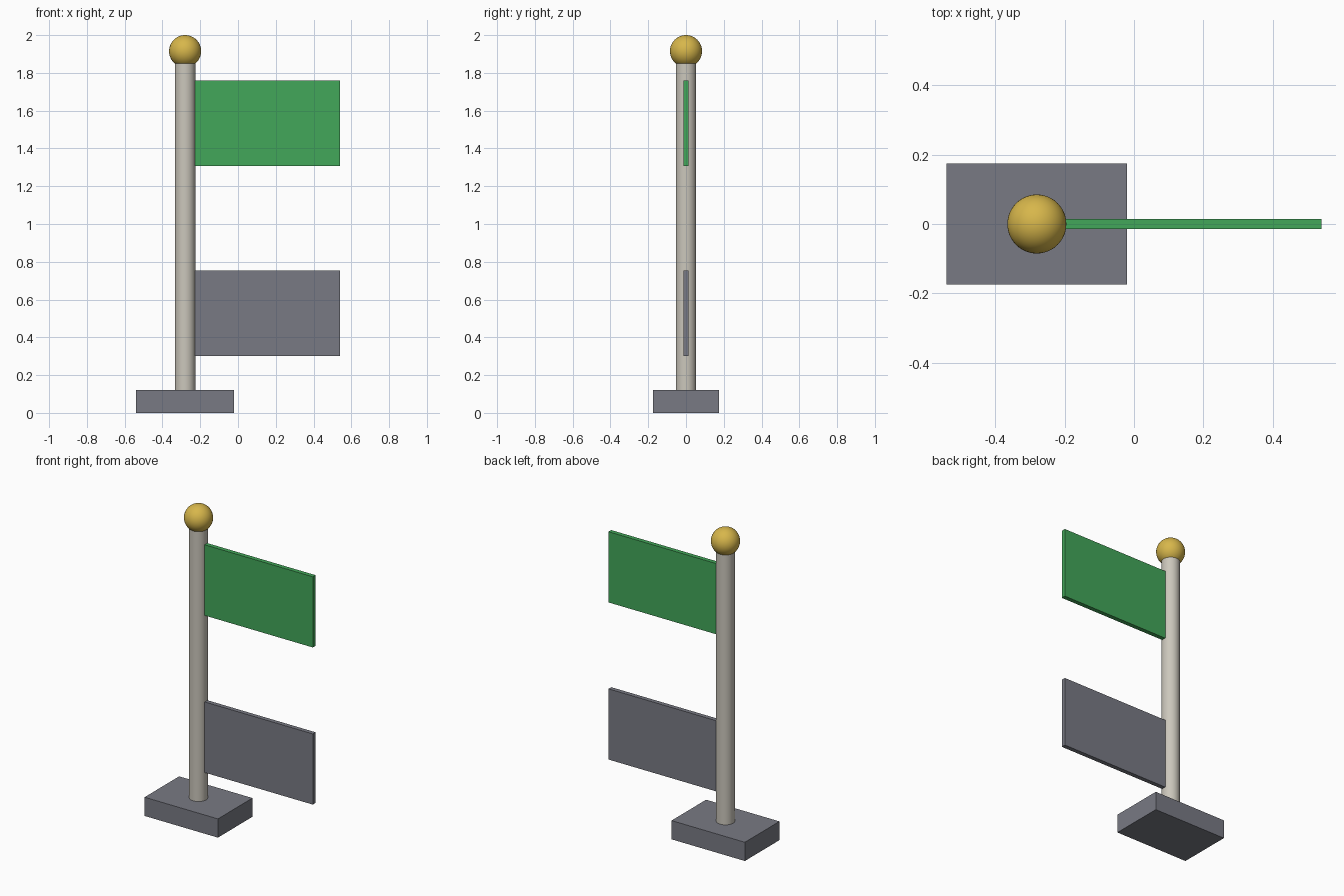
import bpy
import math

cube = bpy.data.objects.get("Cube")
if cube:
    bpy.data.objects.remove(cube, do_unlink=True)


def material(name, rgb):
    mat = bpy.data.materials.new(name)
    mat.use_nodes = True
    color = (*rgb, 1.0)
    mat.diffuse_color = color
    mat.node_tree.nodes["Principled BSDF"].inputs["Base Color"].default_value = color
    return mat


def finish(name, mat, smooth=False):
    obj = bpy.context.object
    obj.name = name
    obj.data.materials.append(mat)
    if smooth:
        bpy.ops.object.shade_smooth_by_angle(angle=math.radians(40))
    return obj


def box(name, mat, low, high):
    center = [(a + b) / 2 for a, b in zip(low, high)]
    bpy.ops.mesh.primitive_cube_add(size=1, location=center)
    bpy.context.object.scale = [b - a for a, b in zip(low, high)]
    bpy.ops.object.transform_apply(location=False, rotation=False, scale=True)
    return finish(name, mat)


slate = material("slate grey", (0.19, 0.195, 0.23))
green = material("flag green", (0.055, 0.385, 0.1))
stone = material("pale stone", (0.6, 0.57, 0.5))
gold = material("gold", (0.68, 0.47, 0.07))

POLE_X = -0.28
BASE_TOP = 0.12
POLE_TOP = 1.87

# Base block
box("base", slate, (-0.54, -0.175, 0), (-0.02, 0.175, BASE_TOP))

# Upright pole
bpy.ops.mesh.primitive_cylinder_add(
    vertices=48, radius=0.054, depth=POLE_TOP - BASE_TOP,
    location=(POLE_X, 0, (POLE_TOP + BASE_TOP) / 2))
finish("pole", stone, smooth=True)

# Ball finial
bpy.ops.mesh.primitive_uv_sphere_add(
    segments=48, ring_count=24, radius=0.085, location=(POLE_X, 0, 1.915))
finish("finial", gold, smooth=True)

# Two stiff flags, rooted inside the pole
for name, mat, bottom in (("upper_flag", green, 1.307), ("lower_flag", slate, 0.3)):
    box(name, mat, (-0.24, -0.014, bottom), (0.54, 0.014, bottom + 0.453))
